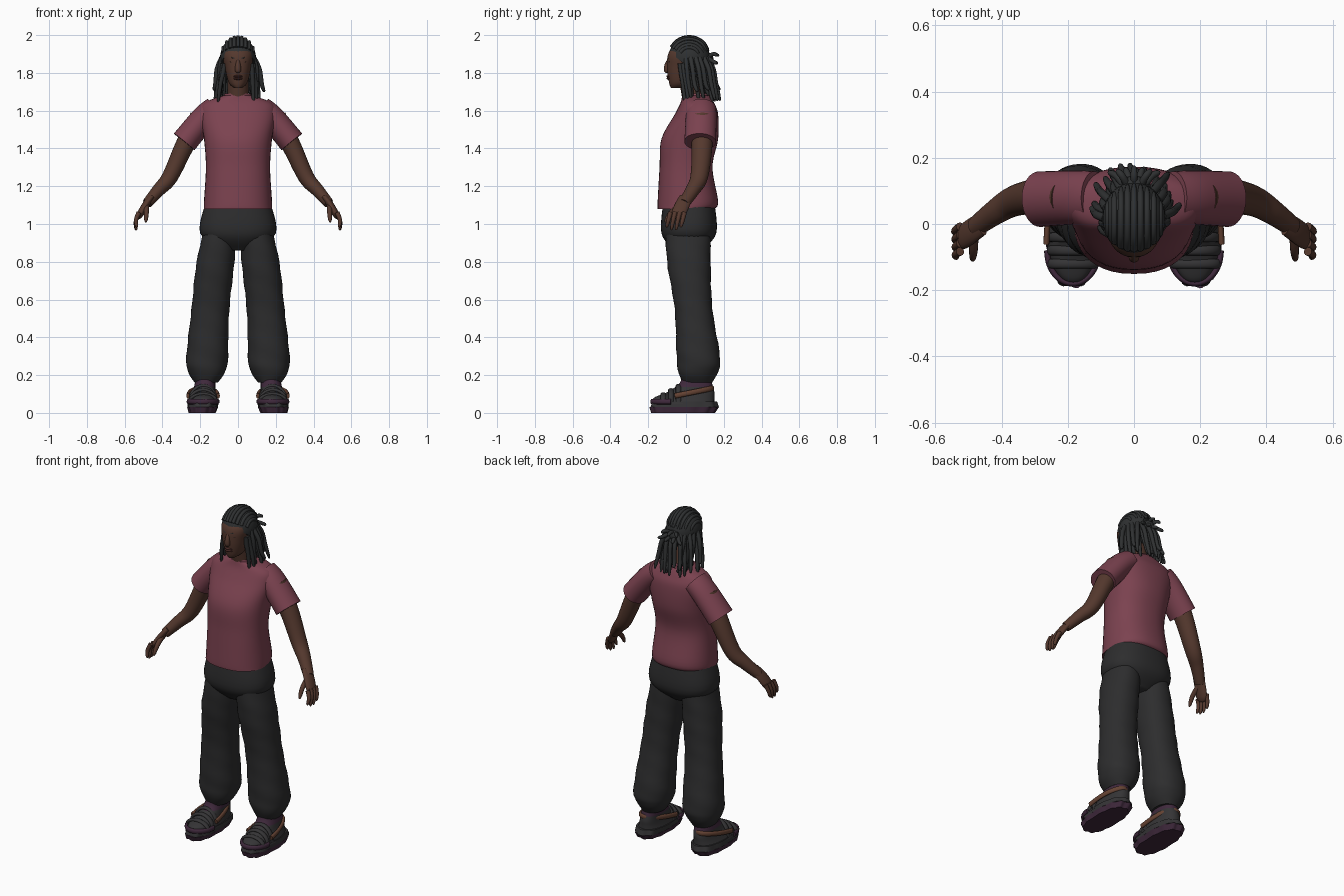
import bpy, bmesh, random
from math import sin, cos, pi, radians, copysign
from mathutils import Vector, Matrix

if "Cube" in bpy.data.objects:
    bpy.data.objects.remove(bpy.data.objects["Cube"])
random.seed(4)


def material(name, *colour):
    mat = bpy.data.materials.new(name)
    mat.use_nodes = True
    mat.diffuse_color = (*colour, 1)
    shader = mat.node_tree.nodes["Principled BSDF"]
    shader.inputs["Base Color"].default_value = (*colour, 1)
    shader.inputs["Roughness"].default_value = .8
    return mat


SHIRT = material("shirt red", .2, .055, .08)
CLOTH = material("trouser charcoal", .026, .026, .027)
SKIN = material("skin brown", .09, .04, .027)
HAIR = material("hair black", .028, .03, .031)
GREY = material("shoe grey", .035, .034, .036)
PURPLE = material("shoe purple", .05, .022, .045)
BROWN = material("strap brown", .13, .055, .033)
LIPS = material("lip brown", .075, .026, .022)
EYE = material("eye dark", .02, .013, .011)
ACROSS, DEPTH, UP = Matrix.Identity(3)


def finish(name, bm, *mats):
    bmesh.ops.recalc_face_normals(bm, faces=bm.faces)
    mesh = bpy.data.meshes.new(name)
    bm.to_mesh(mesh)
    bm.free()
    for mat in mats:
        mesh.materials.append(mat)
    for face in mesh.polygons:
        face.use_smooth = True
    mesh.set_sharp_from_angle(angle=radians(50))
    part = bpy.data.objects.new(name, mesh)
    bpy.context.collection.objects.link(part)
    return part


def resample(points, steps):
    """Catmull-Rom curve through rows of numbers."""
    curve, last = [], len(points) - 1
    for i in range(last):
        before, start, end, after = (points[max(0, min(last, i + k))] for k in (-1, 0, 1, 2))
        for j in range(steps):
            t = j / steps
            curve.append([q + t / 2 * (r - p + t * (2*p - 5*q + 4*r - s + t * (3*(q - r) + s - p)))
                          for p, q, r, s in zip(before, start, end, after)])
    return curve + [list(points[last])]


def skin(name, rings, mats, sides, power=2, fold=0, folds=0, twist=0):
    """Join oval rings given as (centre, axis, other axis)."""
    bm, loops = bmesh.new(), []
    for centre, u, v in rings:
        loop = []
        for j in range(sides):
            angle = 2 * pi * j / sides
            c, s = (copysign(abs(w) ** (2 / power), w) for w in (cos(angle), sin(angle)))
            swell = 1 + fold * sin(folds * angle + twist * centre.z)
            loop.append(bm.verts.new(centre + (u * c + v * s) * swell))
        loops.append(loop)
    for low, high in zip(loops, loops[1:]):
        for j in range(sides):
            k = (j + 1) % sides
            bm.faces.new((low[j], low[k], high[k], high[j]))
    bm.faces.new(loops[0])
    bm.faces.new(loops[-1])
    return finish(name, bm, *mats)


def body(name, rows, *mats, centre=lambda z: 0, sides=40, **shape):
    """Level rings from rows of (height, half width, front, back)."""
    rings = [(Vector((centre(z), (back - front) / 2, z)), ACROSS * max(wide, .001), DEPTH * (front + back) / 2)
             for z, wide, front, back in resample(rows, 6)]
    return skin(name, rings, mats, sides, **shape)


def tube(name, points, mat, thick, tip=None, flat=1, ref=DEPTH, blunt=False, sides=12):
    """Tapered tube along a path, rounded at its end unless blunt."""
    path = [Vector(p) for p in resample(points, 5)]
    rings, last = [], len(path) - 1
    for i, centre in enumerate(path):
        along = (path[min(i + 1, last)] - path[max(i - 1, 0)]).normalized()
        u = ref.cross(along).normalized()
        t = i / last
        radius = thick + ((tip or thick) - thick) * t
        if not blunt:
            radius *= 1 - .6 * t ** 9
        rings.append((centre, u * radius, along.cross(u) * radius * flat))
    return skin(name, rings, [mat], sides)


def ball(name, place, size, mat, cut=None):
    bm = bmesh.new()
    bmesh.ops.create_uvsphere(bm, u_segments=28, v_segments=18, radius=1,
                              matrix=Matrix.Translation(place) @ Matrix.Diagonal((*size, 1)))
    if cut:
        bmesh.ops.bisect_plane(bm, geom=bm.verts[:] + bm.edges[:] + bm.faces[:],
                               plane_co=cut[0], plane_no=cut[1], clear_outer=True)
        bmesh.ops.holes_fill(bm, edges=[e for e in bm.edges if e.is_boundary])
    return finish(name, bm, mat)


# Shirt body with neck rib, and the hips below it
body("shirt_body", [(1.08, .18, .15, .15), (1.12, .18, .15, .17), (1.3, .17, .14, .14), (1.45, .18, .13, .17),
                    (1.58, .2, .06, .17), (1.64, .18, .03, .15), (1.68, .08, .02, .13)], SHIRT, power=2.3)
body("neck_rib", [(1.67, .08, .02, .13), (1.69, .07, .02, .12)], SHIRT)
body("trouser_hips", [(1.12, .17, .12, .15), (.95, .2, .13, .16), (.86, .07, .06, .08)], CLOTH, power=2.4)

# Head, neck and face
body("head", [(1.72, .02, .08, -.02), (1.75, .05, .09, .04), (1.83, .07, .1, .07),
              (1.91, .08, .09, .09), (1.98, .02, .02, .04)], SKIN, power=2.2)
tube("neck", [(0, .05, 1.6), (0, .01, 1.8)], SKIN, .055, blunt=True, sides=28)
tube("nose", [(0, -.09, 1.87), (0, -.1, 1.84), (0, -.1, 1.8)], SKIN, .008, .02, ref=ACROSS)
for lip, height in (("upper_lip", 1.782), ("lower_lip", 1.77)):
    ball(lip, (0, -.09, height), (.025, .014, .007), LIPS)

# Hair cap cut along the hairline, with braided rows over the crown
ball("hair_cap", (0, .017, 1.88), (.095, .11, .11), HAIR, cut=((0, 0, 1.84), (0, -.8, -1)))
for i in range(-4, 5):
    offset = i / 4.6
    reach = .11 * (1 - offset ** 2) ** .5
    arc = [(.09 * offset, .017 - reach * cos(a), 1.88 + reach * sin(a))
           for a in map(radians, range(30, 170, 26))]
    tube(f"hair_row_{i + 5}", arc, HAIR, .01, ref=ACROSS, sides=8)


def locks(label, count, spread, top, out, low):
    """Hanging locks fanned around the sides and back of the head."""
    for i in range(count):
        a = radians(spread * (2 * i / (count - 1) - 1)) + random.uniform(-.05, .05)
        sway, end = random.uniform(-.01, .01), low + random.uniform(0, .06)
        ring = ((.085, 0, top), (.09 + out, .01, top - .06), (.095 + out, .02, 1.74), (.1 + out, .035, end))
        tube(f"{label}_{i + 1}", [(r * sin(a) + sway * k, .02 + back + (r + .01) * cos(a), z)
                                  for k, (r, back, z) in enumerate(ring)],
             HAIR, random.uniform(.012, .015), .011, sides=9)


locks("inner_lock", 19, 124, 1.85, 0, 1.62)
locks("outer_lock", 14, 105, 1.88, .016, 1.65)

# Tied bunch at the back of the head
ball("hair_knot", (0, .12, 1.875), (.04, .025, .03), HAIR)
for i in range(-3, 4):
    lift = 1.88 + .02 * (-1) ** i
    tube(f"knot_strand_{i + 4}", [(.008 * i, .11, 1.88), (.018 * i, .145, lift),
                                  (.026 * i, .175 - .006 * abs(i), lift - .01)], HAIR, .012, .009, ref=UP)

for side, label in ((1, "left_"), (-1, "right_")):
    def limb(name, points, *args, **shape):
        return tube(label + name, [(side * x, y, z) for x, y, z in points], *args, **shape)

    def foot(name, rows, *mats, **shape):
        return body(label + name, rows, *mats, centre=lambda z: side * (.19 - .1 * z), **shape)

    def bow(name, mat, wide, y, reach, z, rise, ref):
        """Strap bent in a half oval over or around the shoe."""
        bend = [i * pi / 8 for i in range(9)]
        limb(name, [(.185 + wide * cos(a), y + reach * sin(a), z + rise * sin(a)) for a in bend],
             mat, .009, flat=1.6, ref=ref, blunt=True)

    # Eyes, brows and ears
    ball(label + "eye", (side * .031, -.083, 1.857), (.014, .01, .006), EYE)
    limb("brow", [(.012, -.094, 1.875), (.032, -.09, 1.88), (.052, -.072, 1.873)], HAIR, .005, .003, ref=UP)
    ball(label + "ear", (side * .078, 0, 1.835), (.012, .02, .032), SKIN)

    # Sleeve, arm and hand
    limb("sleeve", [(.12, .08, 1.61), (.18, .08, 1.56), (.285, .075, 1.435)], SHIRT, .066, .07,
         flat=1.2, blunt=True, sides=32)
    limb("arm", [(.2, .08, 1.56), (.28, .085, 1.42), (.36, .07, 1.25), (.42, .035, 1.18), (.48, -.01, 1.11)],
         SKIN, .058, .027, flat=1.1, blunt=True, sides=24)
    limb("palm", [(.46, 0, 1.14), (.49, -.02, 1.1), (.53, -.05, 1.03)], SKIN, .017, .02, flat=2.1, sides=20)
    limb("thumb", [(.485, -.03, 1.1), (.485, -.08, 1.06), (.488, -.11, 1.01)], SKIN, .016, .01, ref=ACROSS)
    for k, finger in enumerate(("index", "middle", "ring", "little")):
        y, tip = -.083 + .025 * k, .96 + .015 * abs(k - 1.5)
        limb(finger + "_finger", [(.525, y, 1.06), (.54, y - .01, 1.02), (.535 + .003 * k, y - .02, tip)],
             SKIN, .013, .009)

    # Loose trouser leg, gathered at the cuff
    body(label + "trouser_leg", [(1.02, .08, .11, .13), (.8, .1, .1, .13), (.55, .1, .06, .14),
                                 (.3, .11, .05, .18), (.22, .1, .04, .17), (.16, .06, .02, .14)], CLOTH,
         centre=lambda z: side * (.17 - .08 * z * z), power=2.2, fold=.018, folds=2, twist=48)

    # Shoe with lugged sole and coloured collar
    foot("sole", [(0, .07, .18, .15), (.03, .08, .19, .17)], PURPLE, sides=72, power=2.5, fold=.03, folds=12)
    foot("midsole", [(.03, .08, .19, .17), (.06, .08, .18, .16)], GREY, sides=72, power=2.5, fold=.025, folds=9)
    upper = foot("shoe_upper", [(.05, .08, .18, .15), (.08, .07, .17, .15), (.11, .06, .1, .15),
                                (.15, .055, .04, .14), (.19, .05, .02, .13)], GREY, PURPLE, power=2.3)
    for face in upper.data.polygons:
        face.material_index = int(face.center.z > .135)

    # Heel band, toe guard and instep straps
    bow("heel_band", BROWN, .08, -.06, .2, .09, .04, UP)
    bow("toe_guard", PURPLE, .078, -.08, -.1, .06, 0, UP)
    for k in range(3):
        bow(f"instep_strap_{k + 1}", GREY, .07, -.12 + .04 * k, 0, .06, .04 + .022 * k, DEPTH)
